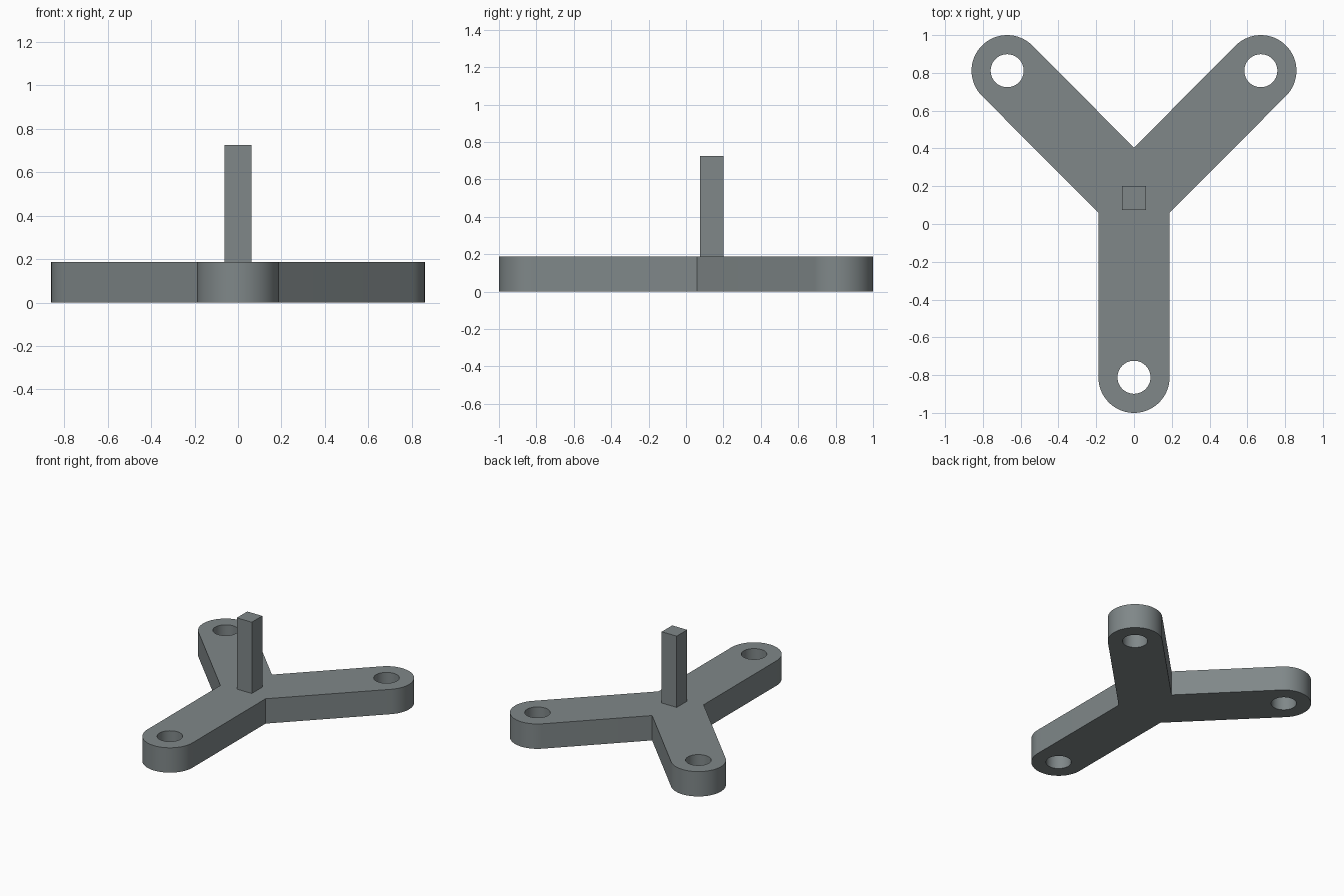
import bpy, bmesh, math
from mathutils import Vector

if "Cube" in bpy.data.objects:
    bpy.data.objects.remove(bpy.data.objects["Cube"])

HUB = Vector((0, 0.1375))
R, HOLE_R, THICK = 0.1885, 0.0875, 0.1875
# arm end centres, counter-clockwise from the front arm, with arm headings
ARMS = [(Vector((0, -0.8115)), -90), (Vector((0.6715, 0.8115)), 45), (Vector((-0.6715, 0.8115)), 135)]

gray = bpy.data.materials.new("slate gray")
gray.diffuse_color = (0.215, 0.245, 0.25, 1)
gray.use_nodes = True
gray.node_tree.nodes["Principled BSDF"].inputs["Base Color"].default_value = gray.diffuse_color


def arc(centre, radius, start, sweep, steps):
    return [centre + radius * Vector((math.cos(a), math.sin(a)))
            for a in (math.radians(start + sweep * i / steps) for i in range(steps + 1))]


def finish(bm, name):
    mesh = bpy.data.meshes.new(name)
    bm.to_mesh(mesh)
    bm.free()
    mesh.materials.append(gray)
    obj = bpy.data.objects.new(name, mesh)
    bpy.context.collection.objects.link(obj)
    return obj


def loop(bm, points):
    verts = [bm.verts.new((p.x, p.y, 0)) for p in points]
    return [bm.edges.new((v, verts[(i + 1) % len(verts)])) for i, v in enumerate(verts)]


# three-armed base plate: rounded arm ends joined by inner corners
outline = []
for i, (centre, heading) in enumerate(ARMS):
    outline += arc(centre, R, heading - 90, 180, 32)
    gap = (ARMS[(i + 1) % 3][1] - heading) % 360
    mid = math.radians(heading + gap / 2)
    outline.append(HUB + Vector((math.cos(mid), math.sin(mid))) * R / math.sin(math.radians(gap / 2)))

bm = bmesh.new()
edges = loop(bm, outline)
for centre, _ in ARMS:
    edges += loop(bm, arc(centre, HOLE_R, 0, 360, 40)[:-1])
bmesh.ops.triangle_fill(bm, edges=edges, use_beauty=True, use_dissolve=False)
up = bmesh.ops.extrude_face_region(bm, geom=bm.faces[:], use_keep_orig=True)
bmesh.ops.translate(bm, vec=(0, 0, THICK), verts=[g for g in up["geom"] if isinstance(g, bmesh.types.BMVert)])
bmesh.ops.recalc_face_normals(bm, faces=bm.faces[:])
base = finish(bm, "three_arm_base")
bpy.context.view_layer.objects.active = base
base.select_set(True)
bpy.ops.object.shade_smooth_by_angle(angle=math.radians(30))

# square upright post at the hub
bm = bmesh.new()
bmesh.ops.create_cube(bm, size=1)
bmesh.ops.scale(bm, vec=(0.125, 0.125, 0.725 - THICK), verts=bm.verts)
bmesh.ops.translate(bm, vec=(HUB.x, HUB.y, (0.725 + THICK) / 2), verts=bm.verts)
finish(bm, "post")
